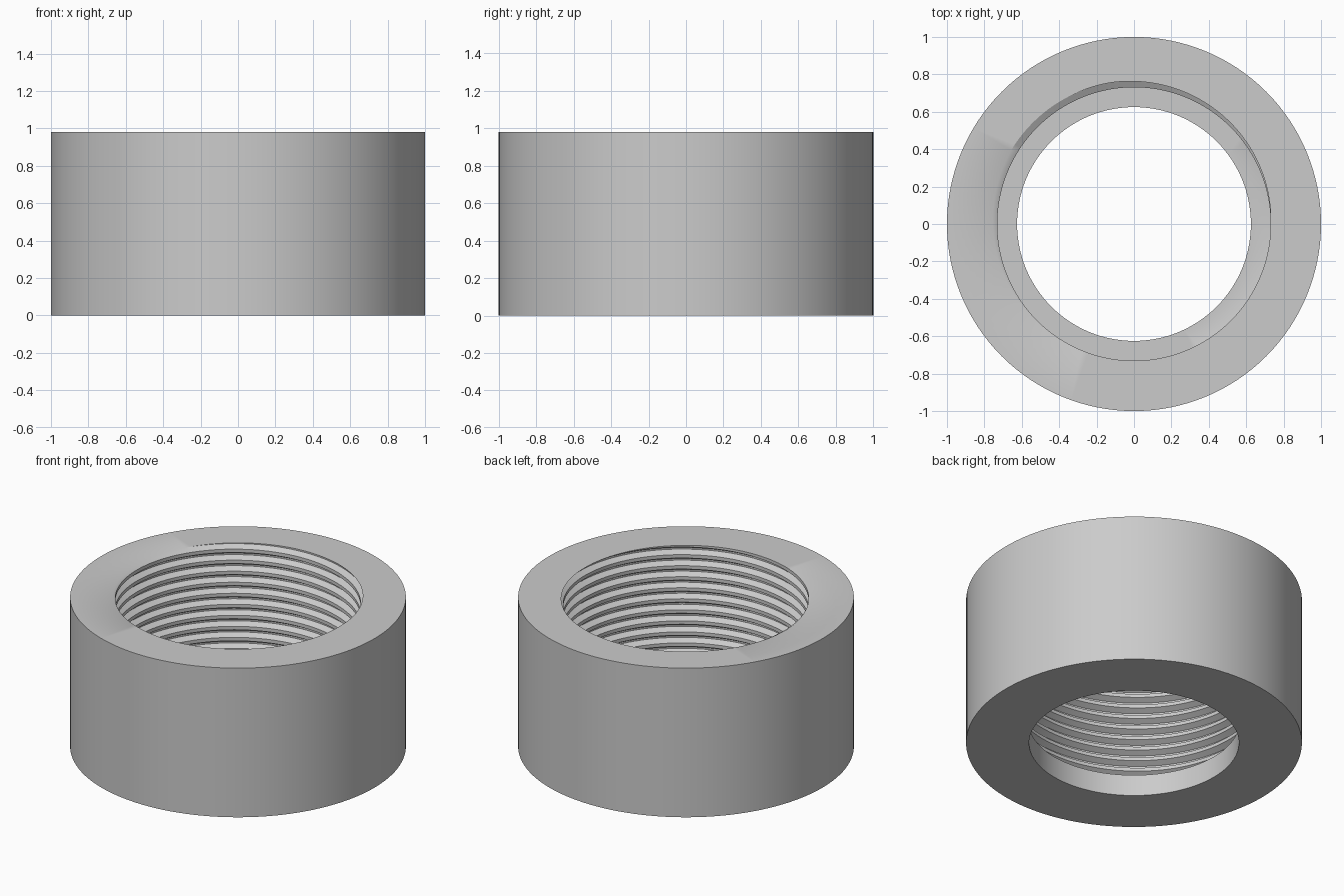
import bpy, bmesh, math

if "Cube" in bpy.data.objects:
    bpy.data.objects.remove(bpy.data.objects["Cube"], do_unlink=True)

SEGMENTS = 128
OUTER, BORE, CREST, ROOT = 1.0, 0.625, 0.731, 0.766
HEIGHT, LEDGE = 0.98, 0.14
PITCH = 0.0725
# Groove section: height below its upper edge, and radius
GROOVE = [(-0.05, CREST), (-0.03, ROOT), (-0.02, ROOT), (0.0, CREST)]


def groove_radius(drop):
    """Radius of the threaded wall at a height relative to a groove's upper edge."""
    drop = -((-drop) % PITCH)
    for (z0, r0), (z1, r1) in zip(GROOVE, GROOVE[1:]):
        if z0 <= drop <= z1:
            return r0 + (r1 - r0) * (drop - z0) / (z1 - z0)
    return CREST


def section(turn):
    """Closed outline of the ring (radius, height) at a fraction of a turn."""
    points = [(BORE, LEDGE)]
    for k in range(-13, 2):
        edge = HEIGHT + PITCH * (turn + k)
        for drop, radius in GROOVE:
            z = edge + drop
            clipped = min(max(z, LEDGE), HEIGHT)
            if clipped != z:
                radius = groove_radius(clipped - edge)
            points.append((radius, clipped))
    return points + [(OUTER, HEIGHT), (OUTER, 0), (BORE, 0)]


# Sweep the outline around the axis while the thread climbs one pitch
bm = bmesh.new()
columns = []
for i in range(SEGMENTS + 1):
    turn = i / SEGMENTS
    c, s = math.cos(turn * math.tau), math.sin(turn * math.tau)
    columns.append([bm.verts.new((r * c, r * s, z)) for r, z in section(turn)])
for a, b in zip(columns, columns[1:]):
    for j in range(len(a)):
        k = (j + 1) % len(a)
        bm.faces.new((a[j], b[j], b[k], a[k]))
bmesh.ops.remove_doubles(bm, verts=bm.verts[:], dist=0.00005)
bmesh.ops.recalc_face_normals(bm, faces=bm.faces[:])

mesh = bpy.data.meshes.new("threaded_ring")
bm.to_mesh(mesh)
bm.free()
ring = bpy.data.objects.new("threaded_ring", mesh)
bpy.context.collection.objects.link(ring)

# Plain grey finish
grey = bpy.data.materials.new("light_grey")
grey.use_nodes = True
colour = (0.6, 0.6, 0.6, 1)
grey.diffuse_color = colour
grey.node_tree.nodes["Principled BSDF"].inputs["Base Color"].default_value = colour
mesh.materials.append(grey)

# Smooth walls, sharp rims and thread edges
bpy.ops.object.select_all(action="DESELECT")
ring.select_set(True)
bpy.context.view_layer.objects.active = ring
bpy.ops.object.shade_smooth_by_angle(angle=math.radians(30))
